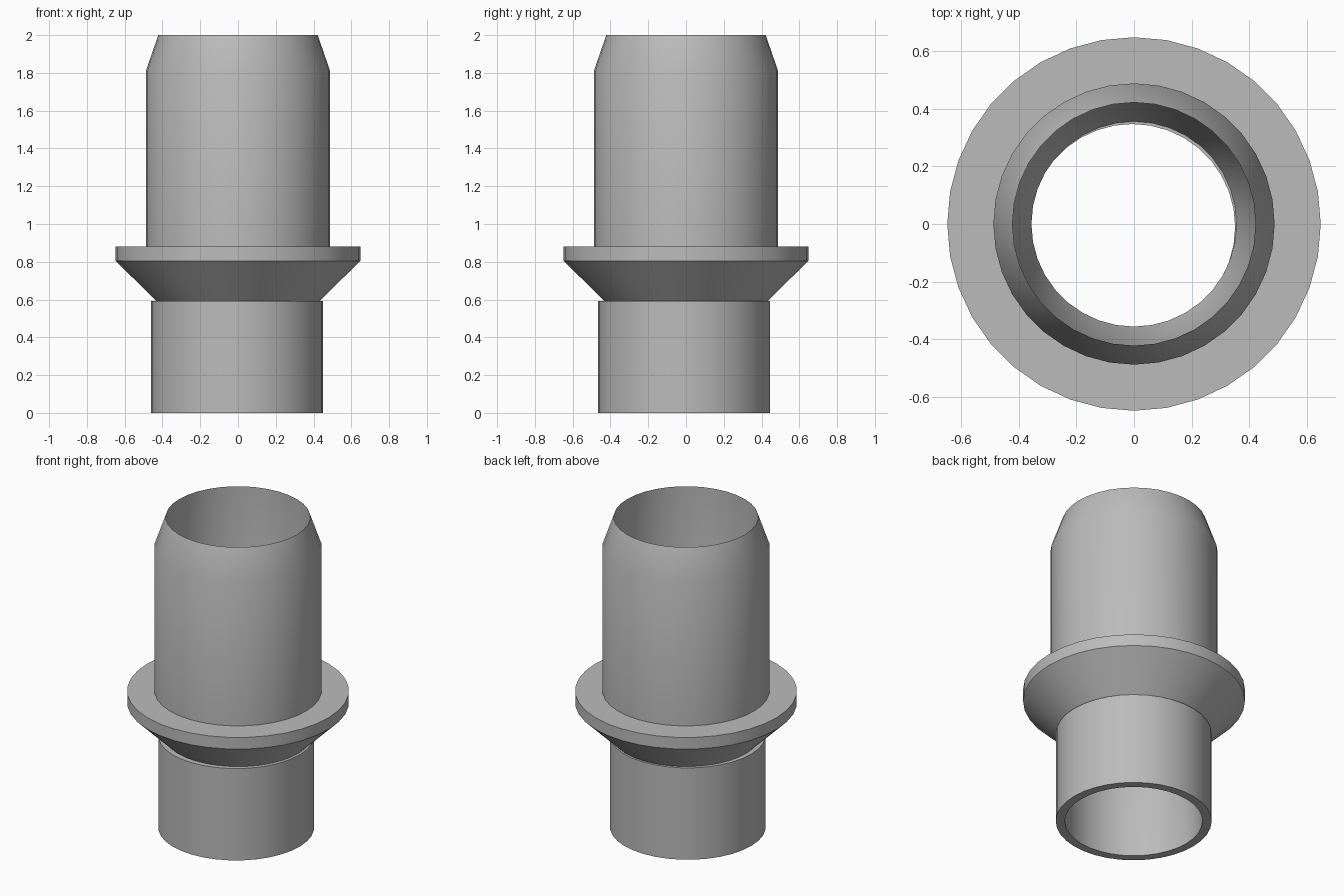
import bpy
import bmesh
from math import cos, sin, tau, radians

cube = bpy.data.objects.get("Cube")
if cube:
    bpy.data.objects.remove(cube, do_unlink=True)

SIDES = 36

grey = bpy.data.materials.new("plain grey")
grey.use_nodes = True
colour = (0.5, 0.5, 0.5, 1)
grey.diffuse_color = colour
grey.node_tree.nodes["Principled BSDF"].inputs["Base Color"].default_value = colour


def revolve(name, profile, centre=(0, 0)):
    """Turn a closed (radius, height) profile around the vertical axis."""
    bm = bmesh.new()
    rings = []
    for i in range(SIDES):
        a = tau * i / SIDES
        rings.append([bm.verts.new((r * cos(a), r * sin(a), z)) for r, z in profile])
    count = len(profile)
    for i, ring in enumerate(rings):
        following = rings[(i + 1) % SIDES]
        for j in range(count):
            k = (j + 1) % count
            bm.faces.new((ring[j], following[j], following[k], ring[k]))
    bmesh.ops.recalc_face_normals(bm, faces=bm.faces)
    mesh = bpy.data.meshes.new(name)
    bm.to_mesh(mesh)
    bm.free()
    mesh.materials.append(grey)
    obj = bpy.data.objects.new(name, mesh)
    obj.location = (*centre, 0)
    bpy.context.collection.objects.link(obj)
    bpy.ops.object.select_all(action="DESELECT")
    obj.select_set(True)
    bpy.context.view_layer.objects.active = obj
    bpy.ops.object.shade_smooth_by_angle(angle=radians(30))
    return obj


# Upper sleeve: knife-edged chamfered rim, flange, cone and narrowing bore
revolve("upper_sleeve_and_flange", [
    (0.422, 2.0), (0.488, 1.81), (0.488, 0.88),
    (0.648, 0.88), (0.648, 0.805), (0.432, 0.592),
    (0.356, 0.592), (0.422, 0.82),
])

# Lower tube: thin wall, with a shoulder under the cone
revolve("lower_tube", [
    (0.455, 0.0), (0.455, 0.592), (0.357, 0.592),
    (0.402, 0.5), (0.402, 0.0),
], centre=(-0.006, -0.01))
